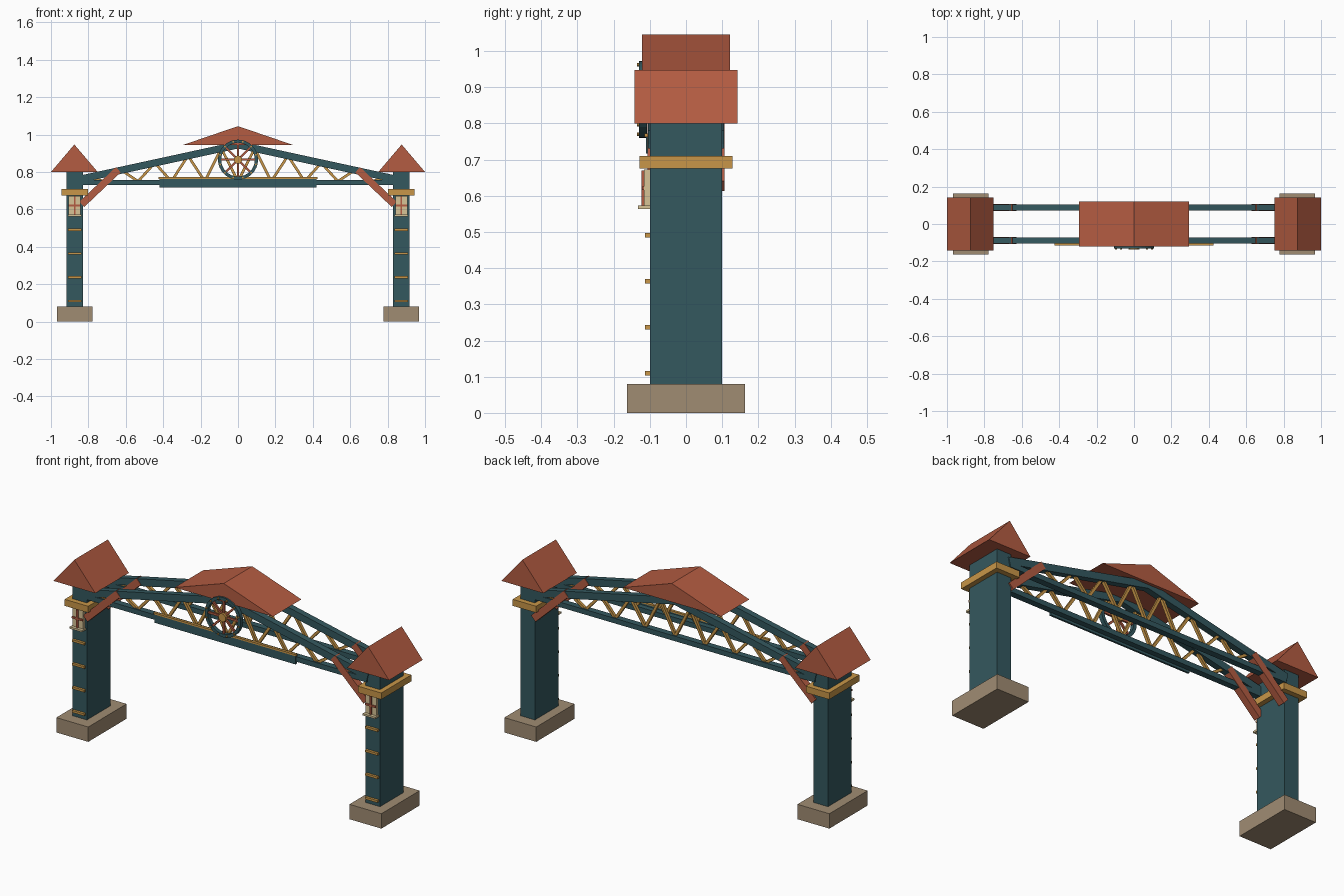
import bpy
import math
from mathutils import Matrix, Vector

cube = bpy.data.objects.get("Cube")
if cube:
    bpy.data.objects.remove(cube, do_unlink=True)


def make_material(name, rgb):
    mat = bpy.data.materials.new(name)
    mat.use_nodes = True
    mat.diffuse_color = (*rgb, 1)
    mat.node_tree.nodes["Principled BSDF"].inputs["Base Color"].default_value = (*rgb, 1)
    return mat


TEAL = make_material("dark teal", (0.034, 0.098, 0.114))
RED = make_material("terracotta red", (0.456, 0.107, 0.054))
GOLD = make_material("ochre gold", (0.578, 0.305, 0.065))
STONE = make_material("warm stone", (0.352, 0.262, 0.171))
CREAM = make_material("pale cream", (0.68, 0.546, 0.305))


def add_mesh(name, verts, faces, mat):
    mesh = bpy.data.meshes.new(name)
    mesh.from_pydata(verts, [], faces)
    mesh.materials.append(mat)
    obj = bpy.data.objects.new(name, mesh)
    bpy.context.collection.objects.link(obj)
    return obj


def box(name, x, y, z, mat):
    """Box between (min, max) pairs on each axis."""
    verts = [(a, b, c) for a in x for b in y for c in z]
    faces = [(0, 1, 3, 2), (4, 6, 7, 5), (0, 4, 5, 1),
             (2, 3, 7, 6), (0, 2, 6, 4), (1, 5, 7, 3)]
    return add_mesh(name, verts, faces, mat)


def bar(name, start, end, y, height, depth, mat):
    """Straight bar between two (x, z) points in a plane of constant y."""
    a, b = Vector((start[0], y, start[1])), Vector((end[0], y, end[1]))
    half = (b - a).length / 2
    obj = box(name, (-half, half), (-depth / 2, depth / 2), (-height / 2, height / 2), mat)
    turn = Matrix.Rotation(-math.atan2(b.z - a.z, b.x - a.x), 4, "Y")
    obj.data.transform(Matrix.Translation((a + b) / 2) @ turn)
    return obj


def gable(name, x, half_width, half_depth, eave, ridge):
    """Closed triangular roof with its ridge along y."""
    verts = [(px, py, pz) for py in (-half_depth, half_depth)
             for px, pz in ((x - half_width, eave), (x + half_width, eave), (x, ridge))]
    return add_mesh(name, verts, [(0, 1, 2), (3, 5, 4), (0, 3, 4, 1),
                                  (1, 4, 5, 2), (2, 5, 3, 0)], RED)


def ring(name, centre, outer, inner, y, mat, sides=32):
    """Flat ring facing -y, swept from a rectangular section."""
    section = [(outer, y[0]), (outer, y[1]), (inner, y[1]), (inner, y[0])]
    verts, faces = [], []
    for i in range(sides):
        t = math.tau * i / sides
        verts += [(r * math.cos(t), py, centre + r * math.sin(t)) for r, py in section]
        for j in range(4):
            k, n = (j + 1) % 4, (i + 1) % sides
            faces.append((i * 4 + j, i * 4 + k, n * 4 + k, n * 4 + j))
    return add_mesh(name, verts, faces, mat)


def cylinder(name, x, y, z, radius, depth, mat, sides=16):
    bpy.ops.mesh.primitive_cylinder_add(vertices=sides, radius=radius, depth=depth,
                                        location=(x, y, z), rotation=(math.pi / 2, 0, 0))
    obj = bpy.context.object
    obj.name = name
    obj.data.materials.append(mat)


# Towers with plinths, collars, roofs, rungs and windows
for side, label in ((-1, "right"), (1, "left")):
    cx = 0.873 * side

    def span(half):
        return (cx - half, cx + half)

    box(label + "_plinth", span(0.095), (-0.163, 0.163), (0, 0.08), STONE)
    box(label + "_tower", span(0.043), (-0.1, 0.1), (0.08, 0.805), TEAL)
    box(label + "_collar", span(0.07), (-0.128, 0.128), (0.675, 0.71), GOLD)
    gable(label + "_tower_roof", 0.875 * side, 0.125, 0.143, 0.8, 0.947)
    for i in range(4):
        z = 0.11 + 0.127 * i
        box(label + "_rung", span(0.036), (-0.113, -0.098), (z - 0.006, z + 0.006), GOLD)
    box(label + "_window_pane", span(0.032), (-0.116, -0.098), (0.572, 0.672), CREAM)
    box(label + "_window_sill", span(0.037), (-0.133, -0.098), (0.563, 0.573), CREAM)
    box(label + "_window_mullion", span(0.005), (-0.123, -0.115), (0.573, 0.67), RED)
    box(label + "_window_crossbar", span(0.032), (-0.122, -0.115), (0.616, 0.626), RED)

# Front and back trusses
PERIOD, BOTTOM = 0.178, 0.75


def chord_height(x):
    return 0.945 - 0.217 * abs(x)


for y, label in ((-0.088, "front"), (0.088, "back")):
    box(label + "_bottom_chord", (-0.84, 0.84), (y - 0.017, y + 0.017), (0.73, 0.757), TEAL)
    for side in (-1, 1):
        bar(label + "_top_chord", (0.845 * side, chord_height(0.845)),
            (0, chord_height(0)), y, 0.038, 0.034, TEAL)
        bar(label + "_brace", (0.835 * side, 0.627), (0.64 * side, 0.812),
            y, 0.038, 0.038, RED)
        # Zigzag lattice
        for i in range(9):
            xa, xb = i * PERIOD / 2, (i + 1) * PERIOD / 2
            za = chord_height(xa) if i % 2 else BOTTOM
            zb = BOTTOM if i % 2 else chord_height(xb)
            bar(label + "_lattice", (xa * side, za), (xb * side, zb), y, 0.014, 0.016, GOLD)

# Centre roof
gable("centre_roof", 0, 0.293, 0.121, 0.945, 1.045)

# Front beam with its trim
box("front_beam", (-0.42, 0.42), (-0.11, -0.1), (0.717, 0.765), TEAL)
box("front_beam_trim", (-0.425, 0.425), (-0.114, -0.1), (0.763, 0.772), GOLD)

# Wheel on the front truss
HUB = 0.866
ring("wheel_rim", HUB, 0.107, 0.09, (-0.13, -0.108), TEAL)
for i in range(4):
    t = math.pi * i / 4
    dx, dz = 0.093 * math.cos(t), 0.093 * math.sin(t)
    bar("wheel_spoke", (-dx, HUB - dz), (dx, HUB + dz), -0.12, 0.011, 0.01, RED)
for i in range(12):
    t = math.tau * (i + 0.5) / 12
    cylinder("wheel_stud", 0.099 * math.cos(t), -0.131, HUB + 0.099 * math.sin(t),
             0.005, 0.01, GOLD, 8)
cylinder("wheel_hub", 0, -0.118, HUB, 0.022, 0.036, GOLD)
